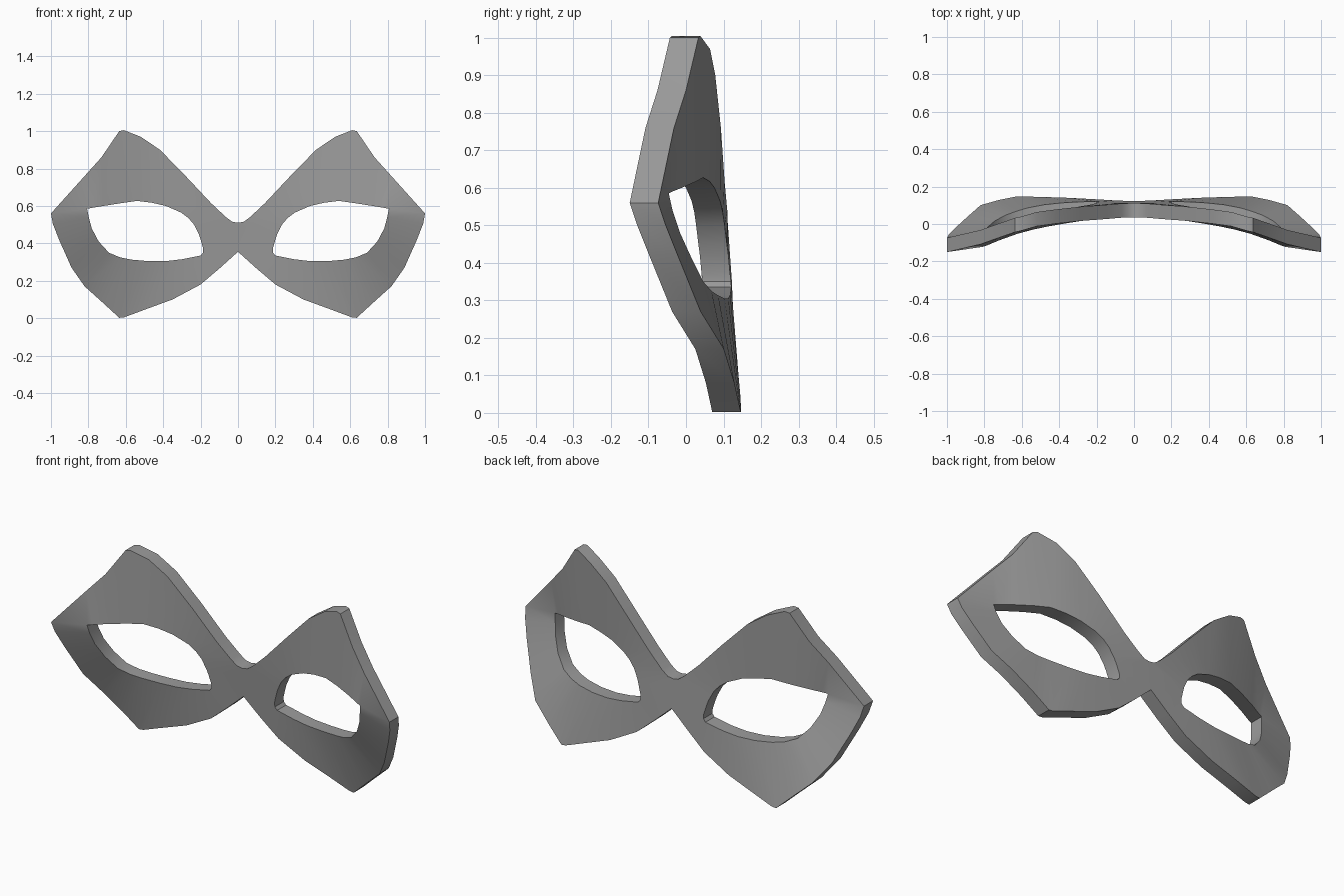
import bpy
import bmesh
import math
from mathutils import Vector

cube = bpy.data.objects.get("Cube")
if cube:
    bpy.data.objects.remove(cube, do_unlink=True)

THICKNESS = 0.076

# Stations around one half: rim point, then matching eye hole point (x, y, z)
upper_half = [
    ((0, .035, .51), (.2, .037, .42)),
    ((.03, .035, .515), (.21, .033, .45)),
    ((.064, .034, .54), (.235, .027, .5)),
    ((.144, .027, .615), (.265, .022, .535)),
    ((.28, .017, .76), (.305, .015, .565)),
    ((.417, .002, .9), (.385, 0, .6)),
    ((.52, -.012, .97), (.46, -.013, .617)),
    ((.61, -.038, 1.005), (.54, -.03, .627)),
    ((.635, -.043, 1), (.625, -.053, .615)),
    ((.73, -.076, .86), (.72, -.087, .6)),
    ((.82, -.108, .76), (.78, -.112, .59)),
    ((1, -.15, .56), (.807, -.122, .585)),
]
lower_half = [
    ((.99, -.132, .505), (.798, -.112, .54)),
    ((.957, -.098, .42), (.782, -.092, .48)),
    ((.89, -.037, .27), (.745, -.06, .41)),
    ((.82, .025, .17), (.69, -.03, .35)),
    ((.72, .053, .08), (.63, -.008, .325)),
    ((.635, .07, .002), (.57, .01, .313)),
    ((.61, .071, .004), (.48, .027, .305)),
    ((.5, .069, .045), (.385, .037, .305)),
    ((.35, .064, .1), (.3, .042, .315)),
    ((.2, .056, .18), (.2, .045, .335)),
    ((.1, .05, .265), (.187, .044, .35)),
    ((0, .046, .355), (.187, .041, .375)),
]


def make_material(name, value):
    mat = bpy.data.materials.new(name)
    mat.use_nodes = True
    color = (value, value, value, 1)
    mat.diffuse_color = color
    mat.node_tree.nodes["Principled BSDF"].inputs["Base Color"].default_value = color
    return mat


def build_mask():
    bm = bmesh.new()
    # Front surface of one half, a ring of quads between rim and eye hole
    rings = [(bm.verts.new(rim), bm.verts.new(eye))
             for rim, eye in upper_half + lower_half]
    for i, (rim, eye) in enumerate(rings):
        next_rim, next_eye = rings[(i + 1) % len(rings)]
        bm.faces.new((rim, eye, next_eye, next_rim))

    # Other half, joined along the nose bridge
    bmesh.ops.mirror(bm, geom=bm.verts[:] + bm.edges[:] + bm.faces[:],
                     axis='X', merge_dist=0.0005)
    bmesh.ops.remove_doubles(bm, verts=bm.verts[:], dist=0.0005)
    bmesh.ops.recalc_face_normals(bm, faces=bm.faces[:])

    # Thickness towards the back
    front = bm.faces[:]
    back = bmesh.ops.extrude_face_region(bm, geom=front, use_keep_orig=True)
    moved = [v for v in back["geom"] if isinstance(v, bmesh.types.BMVert)]
    bmesh.ops.translate(bm, verts=moved, vec=Vector((0, THICKNESS, 0)))
    bmesh.ops.recalc_face_normals(bm, faces=bm.faces[:])

    mesh = bpy.data.meshes.new("eye_mask")
    bm.to_mesh(mesh)
    bm.free()
    obj = bpy.data.objects.new("eye_mask", mesh)
    bpy.context.collection.objects.link(obj)
    return obj


mask = build_mask()
mask.data.materials.append(make_material("mid_grey", 0.33))

bpy.ops.object.select_all(action='DESELECT')
mask.select_set(True)
bpy.context.view_layer.objects.active = mask
bpy.ops.object.shade_smooth_by_angle(angle=math.radians(35))
